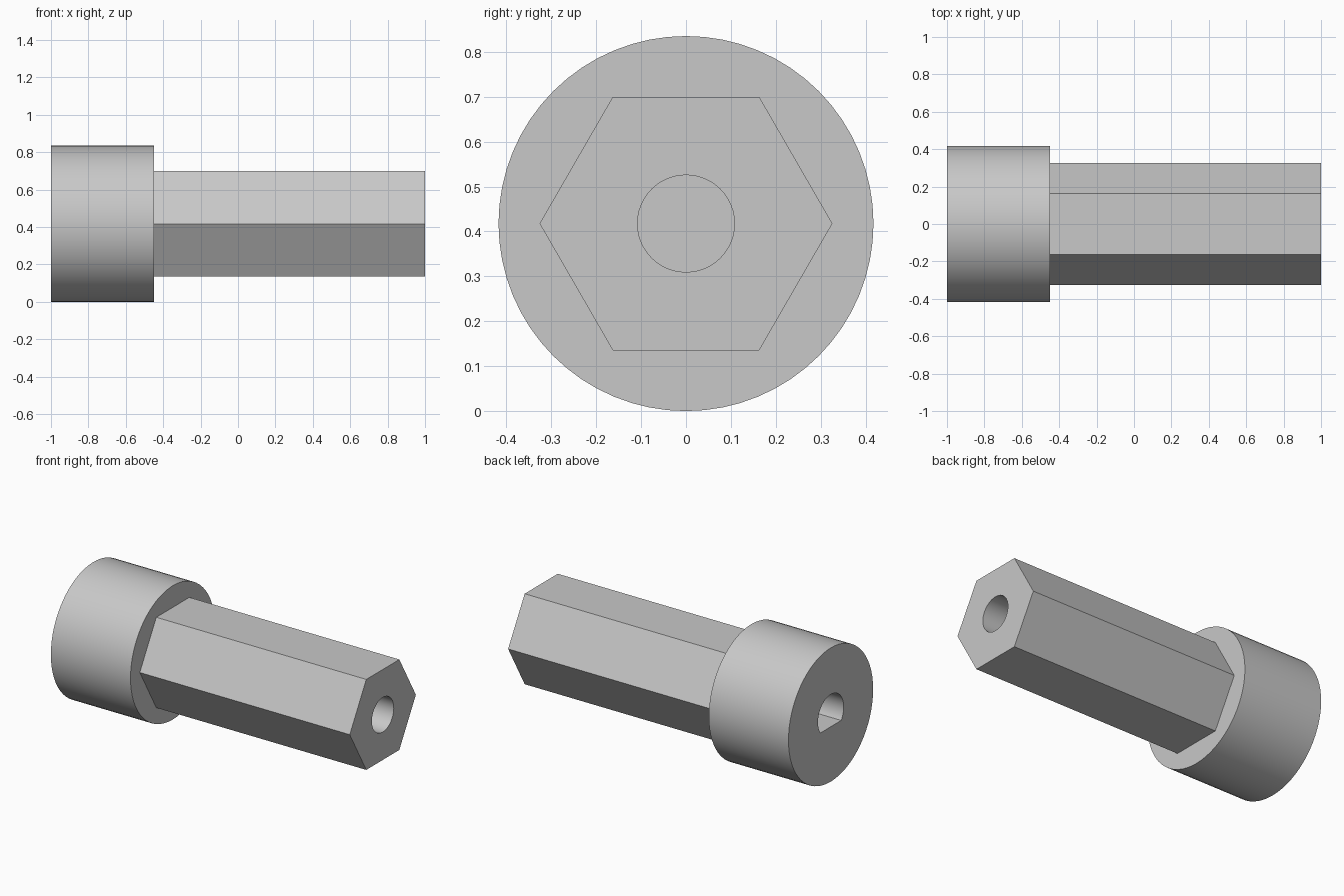
import bpy, bmesh
from math import cos, sin, pi, asin

cube = bpy.data.objects.get("Cube")
if cube:
    bpy.data.objects.remove(cube)

AXIS_Z = 0.4175

grey = bpy.data.materials.new("plain grey")
grey.use_nodes = True
GREY = (0.58, 0.58, 0.58, 1)
grey.diffuse_color = GREY
grey.node_tree.nodes["Principled BSDF"].inputs["Base Color"].default_value = GREY


def ring(radius, count):
    """Regular polygon around the axis, as (y, z) offsets."""
    return [(radius * cos(2 * pi * i / count), radius * sin(2 * pi * i / count))
            for i in range(count)]


def d_ring(radius, flat, count):
    """Circle cut by a flat below the axis."""
    start = -asin(flat / radius)
    sweep = pi - 2 * start
    return [(radius * cos(start + sweep * i / count), radius * sin(start + sweep * i / count))
            for i in range(count + 1)]


def bored_bar(name, outer, bore, open_x, floor_x, closed_x):
    """Bar along x with a blind bore entering from open_x."""
    bm = bmesh.new()

    def loop(points, x):
        verts = [bm.verts.new((x, y, AXIS_Z + z)) for y, z in points]
        edges = [bm.edges.new((v, verts[(i + 1) % len(verts)])) for i, v in enumerate(verts)]
        return verts, edges

    def wall(a, b):
        for i in range(len(a)):
            j = (i + 1) % len(a)
            bm.faces.new((a[i], a[j], b[j], b[i]))

    rim, rim_edges = loop(outer, open_x)
    mouth, mouth_edges = loop(bore, open_x)
    back, _ = loop(outer, closed_x)
    floor, _ = loop(bore, floor_x)
    wall(rim, back)
    wall(mouth, floor)
    bm.faces.new(back)
    bm.faces.new(floor)
    bmesh.ops.triangle_fill(bm, edges=rim_edges + mouth_edges, use_beauty=True)
    bmesh.ops.recalc_face_normals(bm, faces=bm.faces)
    mesh = bpy.data.meshes.new(name)
    bm.to_mesh(mesh)
    bm.free()
    mesh.materials.append(grey)
    obj = bpy.data.objects.new(name, mesh)
    bpy.context.collection.objects.link(obj)
    bpy.ops.object.select_all(action='DESELECT')
    obj.select_set(True)
    bpy.context.view_layer.objects.active = obj
    bpy.ops.object.shade_smooth_by_angle(angle=pi / 6)
    return obj


# Round collar with a D-shaped shaft socket
bored_bar("collar", ring(AXIS_Z, 64), d_ring(0.127, 0.075, 40), -1, -0.47, -0.45)

# Hexagonal shaft with a round screw hole in its end
bored_bar("hex_shaft", ring(0.326, 6), ring(0.108, 48), 1, 0.4, -0.46)
